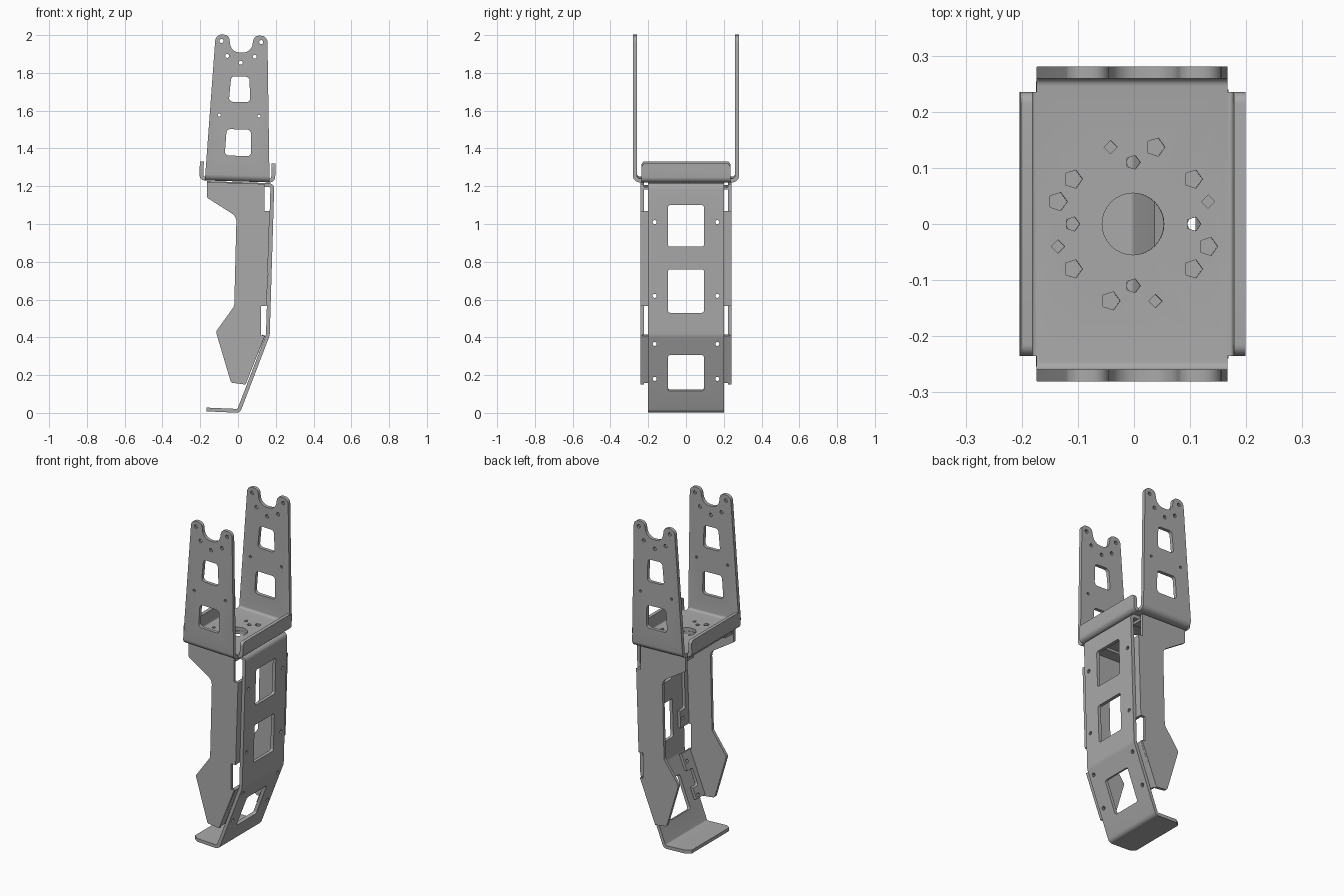
import bpy, bmesh
from math import pi, cos, sin, atan2, radians
from mathutils import Vector, Matrix

if "Cube" in bpy.data.objects:
    bpy.data.objects.remove(bpy.data.objects["Cube"])

metal = bpy.data.materials.new("grey sheet metal")
metal.use_nodes = True
metal.diffuse_color = (0.4, 0.4, 0.4, 1)
metal.node_tree.nodes["Principled BSDF"].inputs["Base Color"].default_value = (0.4, 0.4, 0.4, 1)


def fillet(points, closed=True, steps=6):
    """Round each corner given as (a, b, radius); corners without a radius stay sharp."""
    out, n = [], len(points)
    for i, p in enumerate(points):
        c = Vector(p[:2])
        if len(p) < 3 or (not closed and i in (0, n - 1)):
            out.append(c)
            continue
        u = (Vector(points[i - 1][:2]) - c).normalized()
        v = (Vector(points[(i + 1) % n][:2]) - c).normalized()
        half = u.angle(v) / 2
        d = p[2] * cos(half) / sin(half)
        centre = c + (u + v).normalized() * p[2] / sin(half)
        a, b = c + u * d - centre, c + v * d - centre
        sweep = a.angle_signed(b)
        for k in range(steps + 1):
            out.append(centre + Matrix.Rotation(-sweep * k / steps, 2) @ a)
    return out


def ribbon(path, thick):
    """Closed outline of a bent sheet from its centreline."""
    pts = fillet(path, closed=False)
    left, right = [], []
    for i, p in enumerate(pts):
        d0 = (p - pts[i - 1]).normalized() if i else (pts[1] - p).normalized()
        d1 = (pts[i + 1] - p).normalized() if i < len(pts) - 1 else d0
        n0, n1 = Vector((-d0.y, d0.x)), Vector((-d1.y, d1.x))
        off = (n0 + n1) / (1 + n0.dot(n1)) * thick / 2
        left.append(p + off)
        right.append(p - off)
    return left + right[::-1]


def circle(a, b, r, sides=10):
    return [Vector((a + r * cos(2 * pi * k / sides), b + r * sin(2 * pi * k / sides))) for k in range(sides)]


def rect(a0, a1, b0, b1, r=0.012):
    return fillet([(a0, b0, r), (a1, b0, r), (a1, b1, r), (a0, b1, r)])


def prism(name, outline, axis, lo, hi):
    """Extrude a flat outline along the named axis."""
    place = {"x": lambda p, h: (h, p[0], p[1]), "y": lambda p, h: (p[0], h, p[1]),
             "z": lambda p, h: (p[0], p[1], h)}[axis]
    bm = bmesh.new()
    ends = [[bm.verts.new(place(p, h)) for p in outline] for h in (lo, hi)]
    bm.faces.new(ends[0])
    bm.faces.new(ends[1])
    for i in range(len(outline)):
        bm.faces.new((ends[0][i - 1], ends[0][i], ends[1][i], ends[1][i - 1]))
    bmesh.ops.recalc_face_normals(bm, faces=bm.faces)
    mesh = bpy.data.meshes.new(name)
    bm.to_mesh(mesh)
    bm.free()
    mesh.materials.append(metal)
    ob = bpy.data.objects.new(name, mesh)
    bpy.context.collection.objects.link(ob)
    return ob


def select(ob):
    bpy.ops.object.select_all(action="DESELECT")
    ob.select_set(True)
    bpy.context.view_layer.objects.active = ob


def carve(ob, cutter, operation="DIFFERENCE"):
    cutter.hide_render = True
    select(ob)
    mod = ob.modifiers.new("carve", "BOOLEAN")
    mod.object, mod.operation, mod.solver = cutter, operation, "EXACT"
    bpy.ops.object.modifier_apply(modifier=mod.name)
    bpy.data.objects.remove(cutter)


def cut(ob, outline, axis, lo, hi, matrix=None):
    cutter = prism("cutter", outline, axis, lo, hi)
    if matrix:
        cutter.data.transform(matrix)
    carve(ob, cutter)


def mirrored(pts):
    return pts + [(-p[0],) + tuple(p[1:]) for p in reversed(pts)]


parts = []

# Upper fork: one U-shaped sheet trimmed to the tapered arm outline
SHEET = 0.021
tilt = Matrix.Translation((-0.004, 0, 1.236)) @ Matrix.Rotation(radians(1.7), 4, "Y")
fork = prism("upper_fork", ribbon([(-0.27, 0.8), (-0.27, 0, 0.024), (0.27, 0, 0.024), (0.27, 0.8)], SHEET),
             "x", -0.2, 0.2)
arm = mirrored([(-0.17, -0.05), (-0.17, 0.02), (-0.137, 0.764, 0.034), (-0.066, 0.764, 0.03),
                (-0.054, 0.672, 0.052)])
carve(fork, prism("arm_outline", fillet(arm), "y", -0.4, 0.4), "INTERSECT")
for z0, z1, w0, w1 in ((0.125, 0.265, 0.07, 0.064), (0.41, 0.545, 0.057, 0.048)):
    window = mirrored([(-w0, z0, 0.02), (-w1, z1, 0.02)])
    cut(fork, fillet(window), "y", -0.4, 0.4)
for x, z, r in ((0.105, 0.73, 0.011), (0.073, 0.652, 0.011), (0.105, 0.338, 0.008)):
    for s in (-1, 1):
        cut(fork, circle(s * x, z, r), "y", -0.4, 0.4)
cut(fork, circle(0, 0.618, 0.011), "y", -0.4, 0.4)

# Bolt circle in the fork floor
cut(fork, circle(0.002, 0, 0.055, 32), "z", -0.1, 0.1)
for s in (-1, 1):
    floor_holes = [(0.108, 0, 0.013, 5), (0, 0.11, 0.013, 5), (0.107, 0.08, 0.017, 5), (0.107, -0.08, 0.017, 5),
                   (0.04, 0.137, 0.017, 5), (-0.04, 0.137, 0.012, 4),
                   (0.134, -0.04, 0.017, 5), (0.134, 0.04, 0.012, 4)]
    for x, y, r, n in floor_holes:
        cut(fork, circle(s * x + 0.002, s * y, r, n), "z", -0.1, 0.1)
parts.append(fork)

# Low upturned lips on the two open edges of the floor
for s, name in ((1, "back_lip"), (-1, "front_lip")):
    lip = prism(name, ribbon([(s * 0.169, 0), (s * 0.19, 0, 0.018), (s * 0.19, 0.09)], SHEET), "y", -0.235, 0.235)
    carve(lip, prism("lip_outline", fillet([(-0.235, -0.05), (0.235, -0.05), (0.235, 0.09, 0.02),
                                            (-0.235, 0.09, 0.02)]), "x", -0.4, 0.4), "INTERSECT")
    parts.append(lip)
for ob in parts:
    ob.data.transform(tilt)

# Spine: foot, slope, long back and top tab folded from one strip
spine = prism("spine_strip", ribbon([(-0.166, 0.018), (0.004, 0.0105, 0.02), (0.158, 0.412, 0.06),
                                     (0.182, 1.206, 0.02), (-0.165, 1.217)], 0.02), "y", -0.2, 0.2)
for z0, z1 in ((0.88, 1.1), (0.53, 0.76)):
    cut(spine, rect(-0.095, 0.095, z0, z1), "x", 0.05, 0.3)
slope = Matrix.Translation((0.08, 0, 0.215)) @ Matrix.Rotation(atan2(0.154, 0.4), 4, "Y")
cut(spine, rect(-0.095, 0.095, -0.102, 0.102), "x", -0.1, 0.1, slope)
cut(spine, circle(0, 0, 0.06, 32), "z", 1.15, 1.3)
for x, y in ((0.108, 0), (-0.108, 0), (0, 0.11), (0, -0.11)):
    cut(spine, circle(x, y, 0.014, 6), "z", 1.15, 1.3)
for s in (-1, 1):
    cut(spine, [(-0.2, s * 0.155), (-0.12, s * 0.21), (-0.2, s * 0.21)], "z", -0.1, 0.1)
    for z in (1.01, 0.62, 0.365, 0.18):
        cut(spine, circle(s * 0.166, z, 0.011), "x", -0.05, 0.3)
parts.append(spine)

# Cheek plates with folded tabs bolted inside the spine
cheek = [(-0.165, 1.222), (-0.165, 1.14, 0.01), (-0.008, 1.04, 0.05), (-0.02, 0.565, 0.03), (-0.117, 0.43, 0.02),
         (-0.037, 0.16, 0.015), (0.04, 0.15), (0.143, 0.41), (0.122, 0.41), (0.122, 0.565), (0.152, 0.565),
         (0.168, 1.07), (0.14, 1.07), (0.14, 1.212)]
tabs = [("long", [(0.143, 0.567), (0.1585, 1.068)], ((0.5, 0.67), (0.96, 1.1))),
        ("short", [(0.034, 0.161), (0.136, 0.411)], ((0.1, 0.225), (0.32, 0.45)))]
for s, side in ((1, "rear"), (-1, "front")):
    lo, hi = sorted((s * 0.222, s * 0.24))
    parts.append(prism(side + "_cheek", fillet(cheek), "y", lo, hi))
    for name, path, lugs in tabs:
        lo, hi = sorted((s * 0.14, s * 0.23))
        tab = prism(side + "_" + name + "_tab", ribbon(path, 0.017), "y", lo, hi)
        y0, y1 = sorted((s * 0.1, s * 0.19))
        cut(tab, rect(y0, y1, lugs[0][1], lugs[1][0]), "x", -0.1, 0.3)
        for z in (1.01, 0.62, 0.365, 0.18):
            cut(tab, circle(s * 0.166, z, 0.011), "x", -0.1, 0.3)
        parts.append(tab)
    lo, hi = sorted((s * 0.15, s * 0.23))
    parts.append(prism(side + "_top_tab", ribbon([(-0.16, 1.198), (0.135, 1.189)], 0.015), "y", lo, hi))

for ob in parts:
    select(ob)
    bpy.ops.object.shade_smooth_by_angle(angle=radians(30))
